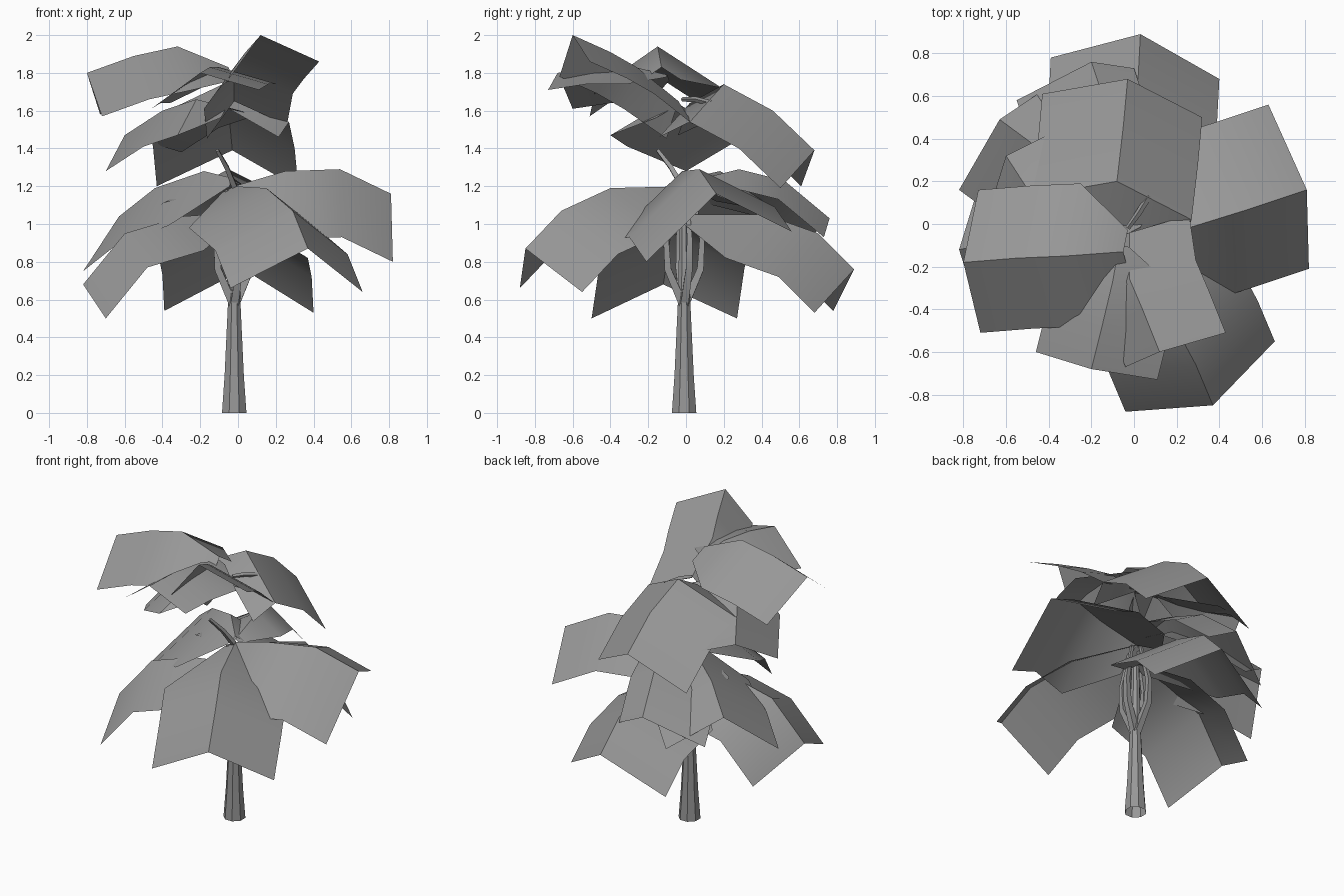
import bpy
import bmesh
import math
from mathutils import Vector

cube = bpy.data.objects.get("Cube")
if cube:
    bpy.data.objects.remove(cube, do_unlink=True)

grey = bpy.data.materials.new("plain_grey")
grey.use_nodes = True
tone = (0.31, 0.31, 0.31, 1)
grey.diffuse_color = tone
grey.node_tree.nodes["Principled BSDF"].inputs["Base Color"].default_value = tone


def finish(name, bm, angle):
    """Turn a bmesh into a shaded object."""
    mesh = bpy.data.meshes.new(name)
    bm.to_mesh(mesh)
    bm.free()
    mesh.materials.append(grey)
    obj = bpy.data.objects.new(name, mesh)
    bpy.context.collection.objects.link(obj)
    bpy.ops.object.select_all(action='DESELECT')
    obj.select_set(True)
    bpy.context.view_layer.objects.active = obj
    bpy.ops.object.shade_smooth_by_angle(angle=math.radians(angle))
    return obj


def cm(point):
    return Vector(point) / 100


def leaf(name, base, inner, middle, tip, left, right, root_width=0.15):
    """Broad folded leaf: a ridge with a side flap swept along each side.
    Left and right are the offsets from the ridge to the flap edges."""
    bm = bmesh.new()
    rows = []
    for i, point in enumerate((base, inner, middle, tip)):
        ridge = cm(point)
        spread = root_width if i == 0 else 1
        places = (ridge + cm(left) * spread, ridge, ridge + cm(right) * spread)
        rows.append([bm.verts.new(p) for p in places])
    for near, far in zip(rows, rows[1:]):
        for side in range(2):
            bm.faces.new((near[side], near[side + 1], far[side + 1], far[side]))
    bmesh.ops.recalc_face_normals(bm, faces=bm.faces)
    bm.normal_update()
    if sum(f.normal.z for f in bm.faces) < 0:
        bmesh.ops.reverse_faces(bm, faces=bm.faces)
    return finish(name, bm, 35)


def tube(name, path, radii, sides, capped=True):
    """Tapered tube with rings set across the path."""
    bm = bmesh.new()
    points = [cm(p) for p in path]
    rings = []
    for i, centre in enumerate(points):
        ahead = points[min(i + 1, len(points) - 1)]
        behind = points[max(i - 1, 0)]
        turn = Vector((0, 0, 1)).rotation_difference(ahead - behind)
        ring = []
        for k in range(sides):
            a = math.tau * (k + 0.5) / sides
            spoke = Vector((math.cos(a), math.sin(a), 0)) * radii[i] / 100
            ring.append(bm.verts.new(centre + turn @ spoke))
        rings.append(ring)
    for low, high in zip(rings, rings[1:]):
        for k in range(sides):
            n = (k + 1) % sides
            bm.faces.new((low[k], low[n], high[n], high[k]))
    if capped:
        bm.faces.new(rings[-1])
    return finish(name, bm, 30)


# Trunk, open at the foot
tube("trunk", [(-2, -1, 0), (-2, -1, 20), (-2, -1, 58), (-2, -1, 105)],
     [7, 5.5, 3.6, 2.5], 8, False)

# Lower crown
crown = (-2, 0)
leaf("lower_front_leaf", (*crown, 120), (15, -40, 119), (29, -66, 107),
     (37, -85, 87), (29, 30, -23), (-41, -3, -21))
leaf("lower_left_leaf", (*crown, 120), (25, -2, 128), (54, 7, 129),
     (81, 16, 116), (-18, 40, -20), (1, -37, -36), 0.4)
leaf("lower_back_leaf", (*crown, 105), (0, 42, 105), (2, 70, 95),
     (3, 89, 76), (-42, -11, -22), (37, -21, -23))
leaf("high_back_leaf", (*crown, 122), (-5, 28, 129), (-12, 52, 123),
     (-20, 76, 103), (-35, -18, -18), (20, -3, -10))
leaf("lower_back_right_leaf", (*crown, 124), (-18, 18, 128), (-44, 35, 119),
     (-63, 49, 104), (-19, -33, -29), (30, 20, -22))
leaf("lower_right_leaf", (*crown, 106), (-30, -5, 104), (-60, -8, 95),
     (-82, -12, 68), (12, -38, -18), (12, 39, -18))

# Upper crown
leaf("upper_right_leaf", (-5, -13, 183), (-32, -15, 194), (-55, -16, 189),
     (-80, -18, 180), (8, -33, -23), (7, 34, -22), 0.3)
leaf("upper_back_leaf", (-10, 2, 164), (-8, 20, 174), (-5, 46, 160),
     (-3, 68, 139), (-40, -7, -19), (35, -18, -20), 0.9)
leaf("upper_front_leaf", (-2, -4, 165), (-2, -26, 183), (4, -40, 191),
     (12, -60, 200), (31, 9, -14), (-16, -7, -22), 0.9)
leaf("upper_front_right_leaf", (-7, -10, 179), (-10, -27, 183),
     (-15, -48, 183), (-20, -68, 180), (31, -5, -9), (-26, 8, -19))
leaf("upper_back_right_leaf", (-6, -6, 162), (-22, -8, 166), (-40, 1, 160),
     (-60, 32, 147), (30, 15, -9), (-10, -32, -19), 0.3)

# Short stalks forking out of the trunk
for i in range(4):
    a = math.tau * i / 4 + 0.3
    x, y = math.cos(a), math.sin(a)
    tube("leaf_stalk", [(-2 + r * x, -1 + r * y, z)
                        for r, z in ((0, 56), (9, 76), (10, 92), (4, 118))],
         [3, 2.5, 2, 1.2], 4)

# Bare shoots
tube("top_shoot", [(-2, -2, 120), (-6, -8, 130), (-11, -15, 139)],
     [2, 1.6, 1.2], 4)
tube("upper_shoot", [(-3, -2, 166), (2, 5, 166), (7, 13, 164)],
     [1.2, 1.5, 1.5], 4)
